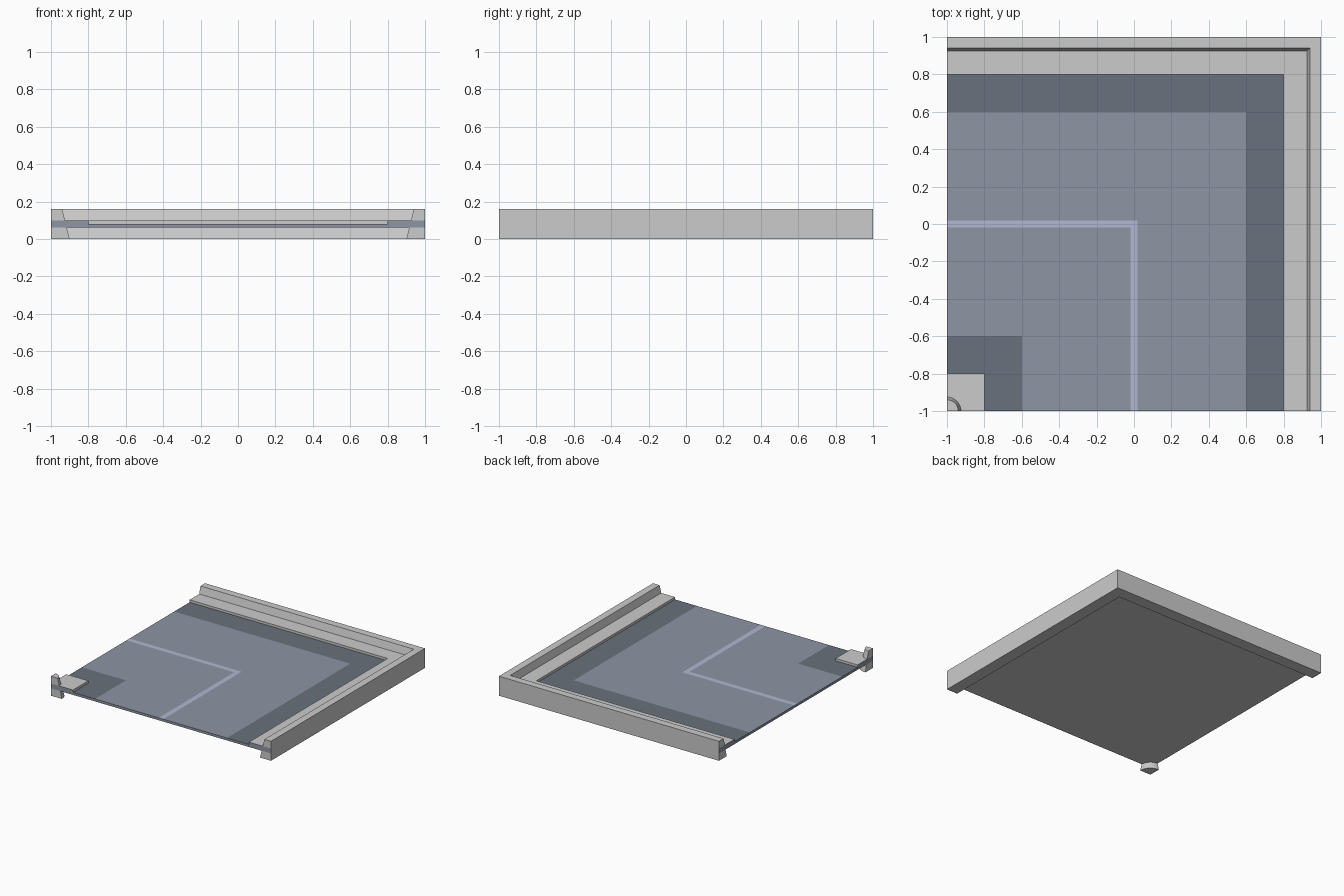
import bpy, bmesh, math

if "Cube" in bpy.data.objects:
    bpy.data.objects.remove(bpy.data.objects["Cube"])


def material(name, rgb):
    m = bpy.data.materials.new(name)
    m.diffuse_color = (*rgb, 1)
    m.use_nodes = True
    m.node_tree.nodes["Principled BSDF"].inputs["Base Color"].default_value = m.diffuse_color
    return m


ASPHALT = material("asphalt", (0.27, 0.30, 0.37))
SHOULDER = material("shoulder", (0.138, 0.165, 0.20))
PAINT = material("lane_paint", (0.44, 0.475, 0.64))

POST_STEPS = 8


def bend(d):
    """Square-cornered path around the (-1, -1) tile corner."""
    return [(-1, d), (d, d), (d, -1)]


def arc(d):
    """Quarter-circle path around the (-1, -1) tile corner."""
    r = d + 1
    angles = [math.pi / 2 * (1 - i / POST_STEPS) for i in range(POST_STEPS + 1)]
    return [(-1 + r * math.cos(a), -1 + r * math.sin(a)) for a in angles]


def build(name, profiles=(), caps=(), path=bend, mat=None):
    """Sweep (distance, z) profiles along a path and close both open tile edges."""
    bm = bmesh.new()

    def face(points):
        bm.faces.new([bm.verts.new(p) for p in points])

    for profile in profiles:
        for (da, za), (db, zb) in zip(profile, profile[1:]):
            a = [(x, y, za) for x, y in path(da)]
            b = [(x, y, zb) for x, y in path(db)]
            for i in range(len(a) - 1):
                face([a[i], b[i], b[i + 1], a[i + 1]])
    for cap in caps:
        face([(d, -1, z) for d, z in cap])
        face([(-1, d, z) for d, z in reversed(cap)])
    bmesh.ops.remove_doubles(bm, verts=bm.verts, dist=1e-5)
    bmesh.ops.dissolve_degenerate(bm, edges=bm.edges, dist=1e-5)
    mesh = bpy.data.meshes.new(name)
    bm.to_mesh(mesh)
    bm.free()
    if mat:
        mesh.materials.append(mat)
    obj = bpy.data.objects.new(name, mesh)
    bpy.context.collection.objects.link(obj)
    return obj


BASE, ROAD, WALK, TOP = 0.06, 0.08, 0.10, 0.16

# Outer barrier wall along the two closed sides
build("barrier_wall",
      [[(0.915, BASE), (0.90, 0), (1, 0), (1, TOP), (0.94, TOP), (0.925, WALK)]],
      [[(0.925, WALK), (1, WALK), (1, TOP), (0.94, TOP)],
       [(0.90, 0), (1, 0), (1, BASE), (0.915, BASE)]])

# Rounded post at the inside of the bend
build("corner_post",
      [[(-1, TOP), (-0.94, TOP), (-0.925, WALK)],
       [(-0.915, BASE), (-0.90, 0), (-1, 0)]],
      [[(-1, WALK), (-0.925, WALK), (-0.94, TOP), (-1, TOP)],
       [(-1, 0), (-0.90, 0), (-0.915, BASE), (-1, BASE)]], path=arc)

# Raised kerbs and the underside of the deck
build("outer_kerb", [[(0.925, WALK), (0.8, WALK), (0.8, ROAD)]])
build("inner_kerb", [[(-0.8, ROAD), (-0.8, WALK), (-1, WALK)]])
build("deck_underside", [[(-1, BASE), (0.915, BASE)]])

# Road surface in bands
for name, outer, inner, mat in [
    ("outer_shoulder", 0.8, 0.6, SHOULDER),
    ("outer_lane", 0.6, 0.02, ASPHALT),
    ("centre_line", 0.02, -0.02, PAINT),
    ("inner_lane", -0.02, -0.6, ASPHALT),
    ("inner_shoulder", -0.6, -0.8, SHOULDER),
]:
    build(name, [[(outer, ROAD), (inner, ROAD)]], mat=mat)

# Cut edges of the deck on the two open sides
build("deck_edge", caps=[
    [(lo, BASE), (hi, BASE), (hi, z), (lo, z)]
    for lo, hi, z in [(-1, -0.8, WALK), (-0.8, 0.8, ROAD), (0.8, 1, WALK)]
], mat=ASPHALT)
